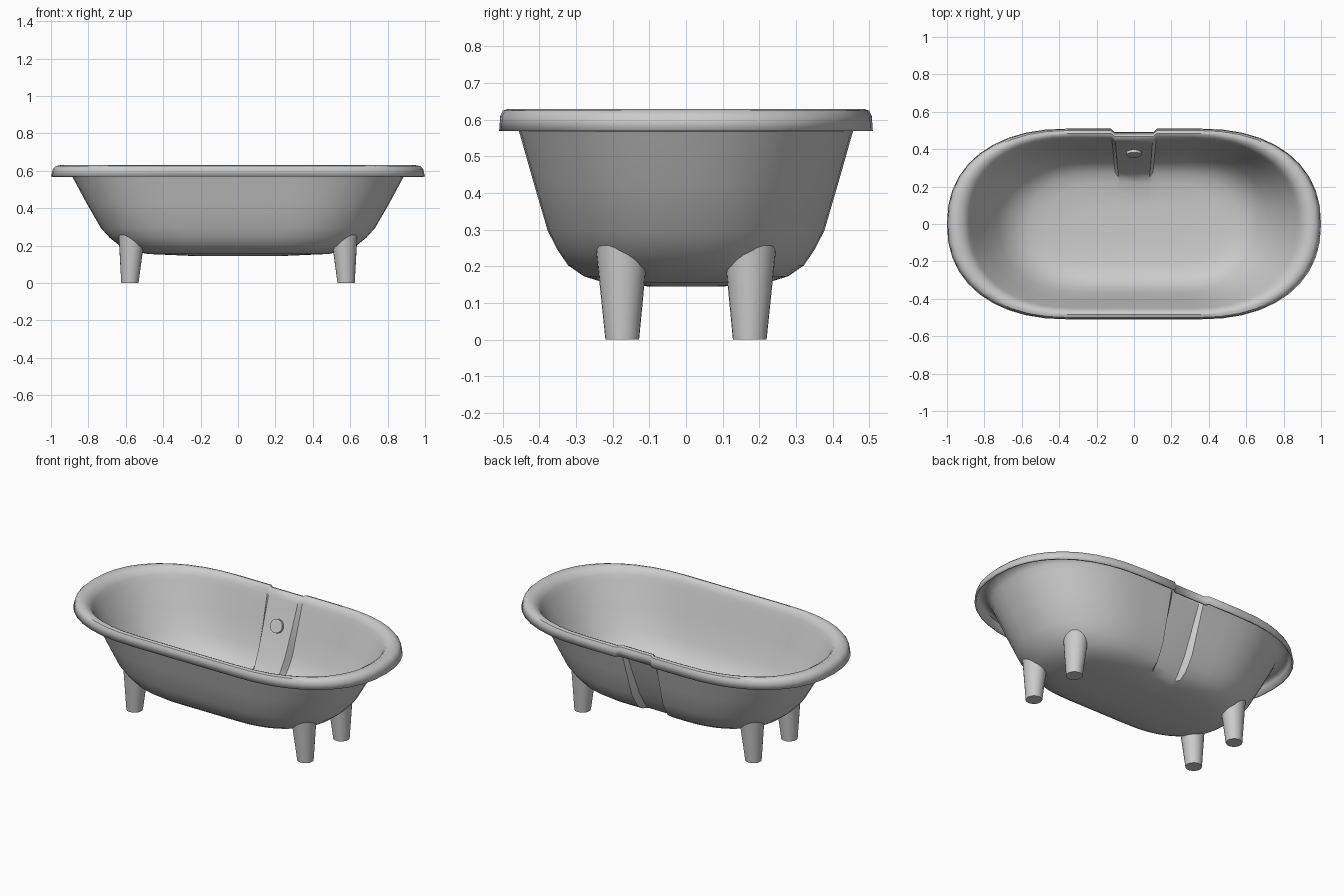
import bpy, bmesh, math
from mathutils import Vector
from mathutils.bvhtree import BVHTree

if "Cube" in bpy.data.objects:
    bpy.data.objects.remove(bpy.data.objects["Cube"])

# half length, half width, height, depth of the indented panel at the back
PROFILE = [
    (0.25, 0.10, 0.155, 0.0), (0.48, 0.22, 0.165, 0.0),
    (0.57, 0.275, 0.182, 0.025), (0.63, 0.315, 0.21, 0.04),
    (0.68, 0.342, 0.25, 0.045), (0.725, 0.368, 0.30, 0.043),
    (0.80, 0.406, 0.43, 0.03), (0.87, 0.443, 0.56, 0.018),
    (0.885, 0.452, 0.59, 0.018), (0.90, 0.460, 0.61, 0.018),
    (0.925, 0.473, 0.625, 0.018), (0.95, 0.485, 0.63, 0.018),
    (0.975, 0.500, 0.625, 0.018), (0.99, 0.507, 0.61, 0.018),
    (1.0, 0.51, 0.57, 0.018),
]


def smooth(obj, angle=40):
    bpy.ops.object.select_all(action='DESELECT')
    obj.select_set(True)
    bpy.context.view_layer.objects.active = obj
    bpy.ops.object.shade_smooth_by_angle(angle=math.radians(angle))


def add_object(name, bm):
    mesh = bpy.data.meshes.new(name)
    bm.to_mesh(mesh)
    bm.free()
    obj = bpy.data.objects.new(name, mesh)
    bpy.context.collection.objects.link(obj)
    return obj


def ring(a, b, z, depth, n=10, p=2.25):
    """Counter-clockwise long oval with a step pressed into the back side."""
    s, w = 0.35 * a, 0.05 + 0.055 * a
    end = []
    for i in range(n + 1):
        t = math.radians(90 * i / n)
        end.append((s + (a - s) * max(math.cos(t), 0) ** (2 / p),
                    b * math.sin(t) ** (2 / p)))
    right_back = end
    left_back = [(-x, y) for x, y in reversed(end)]
    notch = [(w + 0.02, b), (w, b - depth), (0, b - depth), (-w, b - depth), (-w - 0.02, b)]
    left_front = [(-x, -y) for x, y in end[1:]]
    right_front = [(x, -y) for x, y in reversed(end[1:])]
    pts = right_back + notch + left_back + left_front + [(0, -b)] + right_front
    return [Vector((x, y, z)) for x, y in pts]


# Tub shell: floor, wall and rolled rim lofted in one piece
bm = bmesh.new()
rings = [[bm.verts.new(v) for v in ring(*row)] for row in PROFILE]
bm.faces.new(rings[0])
for lo, hi in zip(rings, rings[1:]):
    for j in range(len(lo)):
        k = (j + 1) % len(lo)
        bm.faces.new((lo[j], hi[j], hi[k], lo[k]))
bm.normal_update()
tree = BVHTree.FromBMesh(bm)
tub = add_object("tub", bm)
smooth(tub)
solid = tub.modifiers.new("thickness", 'SOLIDIFY')
solid.thickness = 0.01
solid.offset = -1

# Overflow disc on the back panel
normal = Vector((0, -0.93, 0.37)).normalized()
hit = tree.ray_cast(Vector((0, 0, 0.45)), Vector((0, 1, 0)))[0]
bpy.ops.mesh.primitive_cylinder_add(vertices=24, radius=0.04, depth=0.024,
                                    location=hit + normal * 0.004,
                                    rotation=normal.to_track_quat('Z', 'Y').to_euler())
disc = bpy.context.object
disc.name = "overflow_disc"
smooth(disc)


# Tapered legs, each trimmed to the underside of the tub
def leg(name, sx, sy, n=24):
    bm = bmesh.new()
    bottom, top = [], []
    for i in range(n):
        t = math.tau * i / n
        c, s = math.cos(t), math.sin(t)
        lo = Vector((sx * (0.578 + 0.046 * c), sy * (0.174 + 0.046 * s), 0))
        up = Vector((sx * (0.568 + 0.070 * c), sy * (0.175 + 0.071 * s), 0.25))
        d = (up - lo).normalized()
        dist = tree.ray_cast(lo, d)[3] or 0.2
        bottom.append(bm.verts.new(lo))
        top.append(bm.verts.new(lo + d * (dist - 0.004)))
    for i in range(n):
        k = (i + 1) % n
        bm.faces.new((bottom[i], bottom[k], top[k], top[i]))
    bm.faces.new(bottom)
    bmesh.ops.recalc_face_normals(bm, faces=bm.faces)
    smooth(add_object(name, bm))


for sx, xname in ((-1, "left"), (1, "right")):
    for sy, yname in ((-1, "front"), (1, "back")):
        leg(f"{yname}_{xname}_leg", sx, sy)
